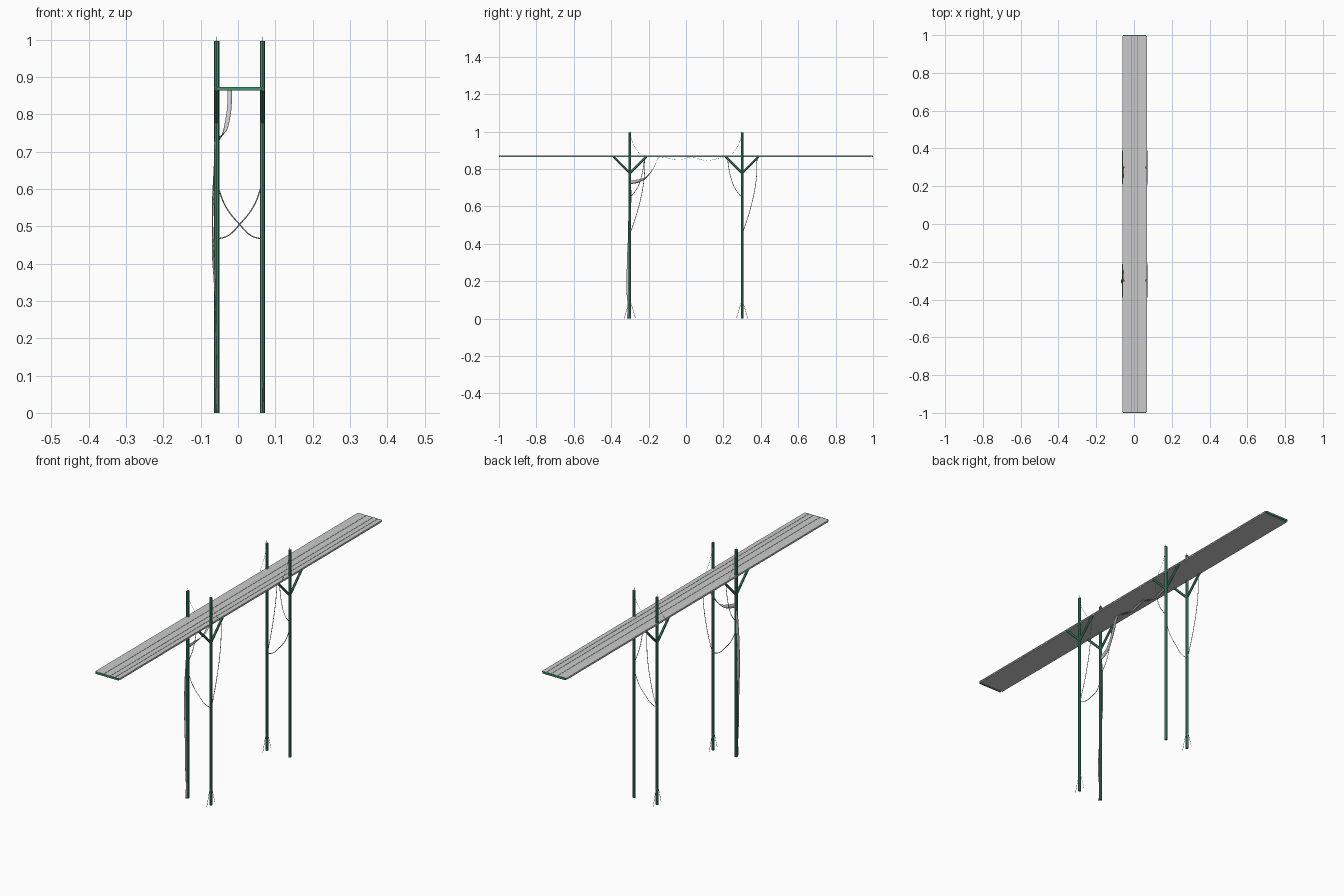
import bpy, bmesh, math
from mathutils import Vector

if "Cube" in bpy.data.objects:
    bpy.data.objects.remove(bpy.data.objects["Cube"])


def material(name, rgb):
    m = bpy.data.materials.new(name)
    m.diffuse_color = (*rgb, 1)
    m.use_nodes = True
    m.node_tree.nodes["Principled BSDF"].inputs["Base Color"].default_value = m.diffuse_color
    return m


GREEN = material("green_paint", (0.06, 0.30, 0.17))
LEFT, RIGHT = -0.057, 0.0655


def add_object(name, data, mat=None):
    ob = bpy.data.objects.new(name, data)
    bpy.context.collection.objects.link(ob)
    if mat:
        data.materials.append(mat)
    return ob


def box(name, lo, hi, mat=None):
    bm = bmesh.new()
    bmesh.ops.create_cube(bm, size=1)
    for v in bm.verts:
        v.co = Vector([(a + b) / 2 + c * (b - a) for a, b, c in zip(lo, hi, v.co)])
    me = bpy.data.meshes.new(name)
    bm.to_mesh(me)
    bm.free()
    return add_object(name, me, mat)


def beam(name, a, b, radius, sides, mat):
    a, b = Vector(a), Vector(b)
    bm = bmesh.new()
    bmesh.ops.create_cone(bm, cap_ends=True, segments=sides, radius1=radius,
                          radius2=radius, depth=(b - a).length)
    bmesh.ops.rotate(bm, verts=bm.verts, matrix=Vector((0, 0, 1)).rotation_difference(b - a).to_matrix())
    bmesh.ops.translate(bm, verts=bm.verts, vec=(a + b) / 2)
    me = bpy.data.meshes.new(name)
    bm.to_mesh(me)
    bm.free()
    return add_object(name, me, mat)


def wire(name, points, radius=0.0016):
    cu = bpy.data.curves.new(name, 'CURVE')
    cu.dimensions = '3D'
    cu.bevel_depth = radius
    cu.bevel_resolution = 0
    cu.resolution_u = 6
    cu.use_fill_caps = True
    sp = cu.splines.new('BEZIER')
    sp.bezier_points.add(len(points) - 1)
    for bp, p in zip(sp.bezier_points, points):
        bp.co = p
        bp.handle_left_type = bp.handle_right_type = 'AUTO'
    return add_object(name, cu)


def catmull(p, steps=6):
    p = [p[0] * 2 - p[1]] + p + [p[-1] * 2 - p[-2]]
    out = []
    for a, b, c, d in zip(p, p[1:], p[2:], p[3:]):
        for i in range(steps):
            t = i / steps
            out.append(0.5 * (2 * b + (c - a) * t + (2 * a - 5 * b + 4 * c - d) * t ** 2
                              + (3 * b - a - 3 * c + d) * t ** 3))
    return out + [p[-2]]


def ribbon(name, centres, halves):
    c = catmull([Vector(p) for p in centres])
    h = catmull([Vector(p) for p in halves])
    verts = [q for a, w in zip(c, h) for q in (a - w, a + w)]
    faces = [(2 * i, 2 * i + 1, 2 * i + 3, 2 * i + 2) for i in range(len(c) - 1)]
    me = bpy.data.meshes.new(name)
    me.from_pydata(verts, [], faces)
    me.shade_smooth()
    ob = add_object(name, me)
    mod = ob.modifiers.new("thickness", 'SOLIDIFY')
    mod.thickness = 0.001
    return ob


# Deck: under-sheet, four long planks and green end bars
box("deck_sheet", (-0.061, -0.99, 0.864), (0.067, 0.99, 0.868))
edges = [-0.063, -0.015, 0.02, 0.045, 0.069]
for a, b in zip(edges, edges[1:]):
    box("deck_plank", (a + 0.001, -0.995, 0.8685), (b - 0.001, 0.995, 0.873))
for x in edges[1:-1]:
    box("plank_joint", (x - 0.002, -0.994, 0.867), (x + 0.002, 0.994, 0.872), GREEN)
for s in (-1, 1):
    box("deck_end_bar", (-0.058, s * 0.997 - 0.003, 0.864), (0.064, s * 0.997 + 0.003, 0.8725), GREEN)

# Posts with V-shaped struts under the deck
for y in (-0.3, 0.3):
    for x in (LEFT, RIGHT):
        beam("post", (x, y, 0), (x, y, 0.996), 0.0068, 8, GREEN)
        for s in (-1, 1):
            beam("strut", (x, y, 0.778), (x, y + s * 0.088, 0.866), 0.0058, 8, GREEN)

# Hanging wires: the back pair is the front pair turned over in x
for y, far, near in ((-0.3, RIGHT, LEFT), (0.3, LEFT, RIGHT)):
    dy = 0.08
    sy = dy if y < 0 else -dy
    mid = (far + near) / 2
    wire("long_drop_wire", [(far, y + dy, 0.866), (far, y + 0.075, 0.74),
                            (far, y + 0.045, 0.59), (far, y + 0.006, 0.468)])
    wire("cross_wire", [(far, y, 0.465), (far + (mid - far) * 0.5, y, 0.475), (mid, y, 0.505),
                        (mid + (near - mid) * 0.6, y, 0.552), (near, y, 0.615)])
    wire("short_drop_wire", [(near, y + sy, 0.866), (near, y + sy * 0.8, 0.77),
                             (near, y + sy * 0.5, 0.70), (near, y, 0.645)])
    # Loose strands at the post foot and post top
    for s in (-1, 1):
        wire("foot_strand", [(far, y + s * 0.005, 0.085), (far, y + s * 0.016, 0.05),
                             (far, y + s * 0.03, 0.002)], 0.001)
    for x in (LEFT, RIGHT):
        t = -1 if y > 0 else 1
        wire("top_strand", [(x, y, 1.008), (x, y + t * 0.015, 0.94),
                            (x, y + t * 0.055, 0.874)], 0.0006)

# Cloth strip: draped under the deck, across to a post and twisted down it
ribbon("draped_cloth",
       [(-0.022, 0.2, 0.864), (-0.022, 0.11, 0.844), (-0.022, 0.03, 0.864), (-0.022, -0.04, 0.847),
        (-0.022, -0.12, 0.862), (-0.022, -0.148, 0.858), (-0.024, -0.17, 0.81),
        (-0.034, -0.21, 0.757), (-0.046, -0.25, 0.737), (-0.056, -0.3, 0.728)],
       [(0.006, 0, 0)] * 6 + [(0.006, 0, 0.001), (0.006, 0, 0.004), (0.004, 0, 0.008), (0.001, 0, 0.01)])
ribbon("twisted_cloth",
       [(-0.06, -0.3, 0.735), (-0.064, -0.298, 0.66), (-0.067, -0.3, 0.58), (-0.0685, -0.302, 0.51),
        (-0.067, -0.303, 0.43), (-0.062, -0.307, 0.35), (-0.059, -0.31, 0.25),
        (-0.058, -0.311, 0.16), (-0.057, -0.306, 0.07), (-0.057, -0.307, 0.002)],
       [(0.002, 0.005, 0), (0.001, 0.006, 0), (0.002, 0.006, 0), (0.001, 0.007, 0), (0.003, 0.007, 0),
        (0.003, 0.007, 0), (0.001, 0.007, 0), (0, 0.008, 0), (0.002, 0.006, 0), (0.002, 0.008, 0)])
